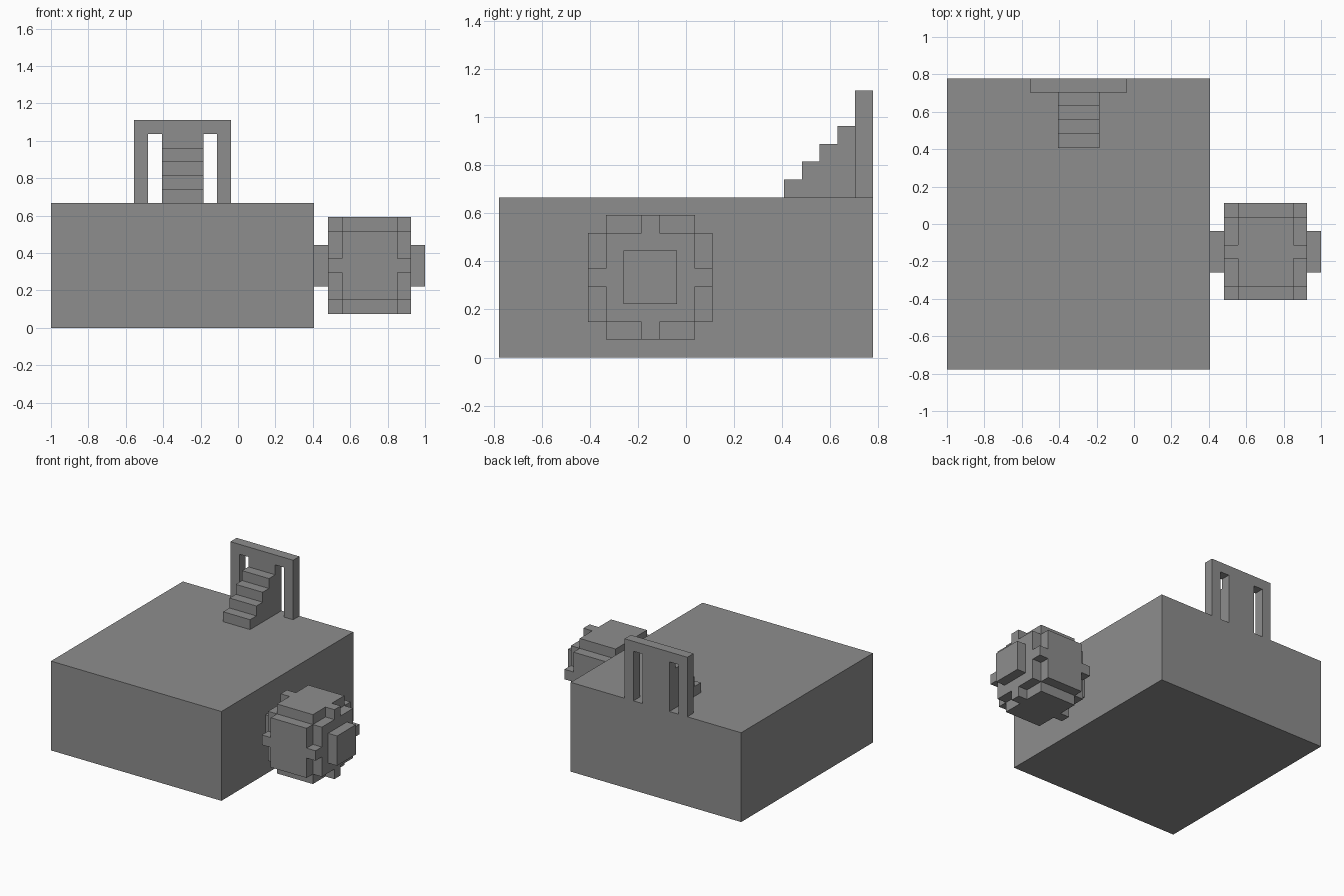
import bpy
import bmesh
from math import pi
from mathutils import Matrix, Vector

if "Cube" in bpy.data.objects:
    bpy.data.objects.remove(bpy.data.objects["Cube"], do_unlink=True)

# The model sits on a block grid, 27 blocks along its longest side
U = 2 / 27
ORIGIN = Vector((-13.5, -10.5, 0))

stone = bpy.data.materials.new("stone_grey")
stone.use_nodes = True
GREY = (0.27, 0.27, 0.27, 1)
stone.diffuse_color = GREY
stone.node_tree.nodes["Principled BSDF"].inputs["Base Color"].default_value = GREY


def prism(name, points, sweep, turn=None):
    """Extrude a flat outline, given in blocks, along the sweep vector."""
    bm = bmesh.new()
    face = bm.faces.new([bm.verts.new(p) for p in points])
    grown = bmesh.ops.extrude_face_region(bm, geom=[face])["geom"]
    verts = [g for g in grown if isinstance(g, bmesh.types.BMVert)]
    bmesh.ops.translate(bm, verts=verts, vec=sweep)
    if turn:
        bm.transform(turn)
    bmesh.ops.translate(bm, verts=bm.verts, vec=ORIGIN)
    bmesh.ops.scale(bm, verts=bm.verts, vec=(U, U, U))
    bmesh.ops.recalc_face_normals(bm, faces=bm.faces)
    mesh = bpy.data.meshes.new(name)
    bm.to_mesh(mesh)
    bm.free()
    mesh.materials.append(stone)
    obj = bpy.data.objects.new(name, mesh)
    bpy.context.collection.objects.link(obj)
    return obj


def box(name, x, y, z):
    corners = [(x[0], y[0], z[0]), (x[1], y[0], z[0]),
               (x[1], y[1], z[0]), (x[0], y[1], z[0])]
    return prism(name, corners, (0, 0, z[1] - z[0]))


# Main block
box("base", (0, 19), (0, 21), (0, 9))

# Upright frame with two tall slots along the back edge
outline = [(6, 9), (6, 15), (13, 15), (13, 9), (12, 9), (12, 14),
           (11, 14), (11, 9), (8, 9), (8, 14), (7, 14), (7, 9)]
prism("back_frame", [(x, 20, z) for x, z in outline], (0, 1, 0))

# Stairs leading up to the frame
steps = [(20, 9), (16, 9)]
for i in range(4):
    steps += [(16 + i, 10 + i), (17 + i, 10 + i)]
prism("stairs", [(8, y, z) for y, z in steps], (3, 0, 0))

# Wheel on the left side: core, axle stubs and four raised cross plates
box("wheel_core", (20, 26), (6, 11), (2, 7))
for name, x in (("inner_axle", 19), ("outer_axle", 26)):
    box(name, (x, x + 1), (7, 10), (3, 6))

cross = [(21, 6), (25, 6), (25, 8), (26, 8), (26, 9), (25, 9),
         (25, 11), (21, 11), (21, 9), (20, 9), (20, 8), (21, 8)]
centre = Matrix.Translation((0, 8.5, 4.5))
for i, side in enumerate(("top", "front", "bottom", "back")):
    turn = centre @ Matrix.Rotation(i * pi / 2, 4, "X") @ centre.inverted()
    prism("wheel_plate_" + side, [(x, y, 7) for x, y in cross], (0, 0, 1), turn)
